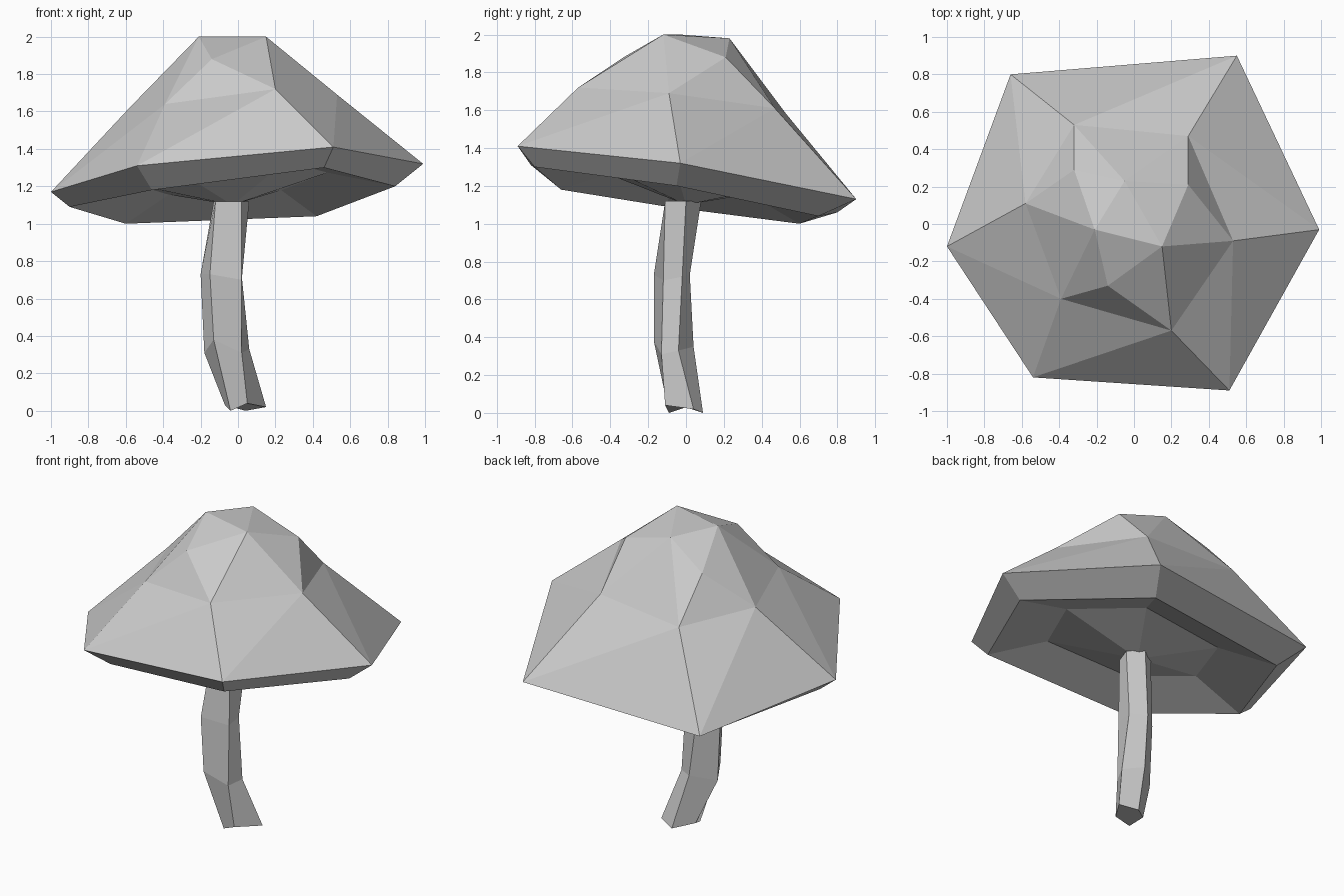
import bpy
import bmesh
from mathutils import Vector

default_cube = bpy.data.objects.get("Cube")
if default_cube:
    bpy.data.objects.remove(default_cube, do_unlink=True)


def make_material(name, colour):
    material = bpy.data.materials.new(name)
    material.use_nodes = True
    material.diffuse_color = colour
    shader = material.node_tree.nodes["Principled BSDF"]
    shader.inputs["Base Color"].default_value = colour
    return material


def add_ring(bm, points):
    return [bm.verts.new(point) for point in points]


def bridge(bm, lower, upper):
    """Join two rings with the same number of corners by quads."""
    count = len(lower)
    for i in range(count):
        j = (i + 1) % count
        bm.faces.new((lower[i], lower[j], upper[j], upper[i]))


def bridge_triangles(bm, lower, upper):
    """Join two rings by triangles, each upper corner sitting over a lower edge."""
    count = len(lower)
    for i in range(count):
        j = (i + 1) % count
        bm.faces.new((lower[i], lower[j], upper[i]))
        bm.faces.new((lower[j], upper[j], upper[i]))


def finish(bm, name, material):
    bmesh.ops.recalc_face_normals(bm, faces=bm.faces)
    mesh = bpy.data.meshes.new(name)
    bm.to_mesh(mesh)
    bm.free()
    mesh.materials.append(material)
    part = bpy.data.objects.new(name, mesh)
    bpy.context.collection.objects.link(part)
    return part


grey = make_material("plain_grey", (0.6, 0.6, 0.6, 1.0))

# Cap: six-sided rings, listed counter-clockwise from the +x corner
rim_points = [(0.99, -0.03, 1.32), (0.55, 0.9, 1.13), (-0.66, 0.8, 1.06),
              (-1, -0.12, 1.17), (-0.54, -0.82, 1.31), (0.51, -0.89, 1.41)]
lip_points = [(0.84, -0.05, 1.2), (0.42, 0.7, 1.04), (-0.6, 0.6, 1),
              (-0.9, -0.1, 1.09), (-0.46, -0.66, 1.18), (0.46, -0.8, 1.3)]
shoulder_points = [(0.29, 0.47, 1.61), (-0.32, 0.53, 1.58), (-0.58, 0.11, 1.62),
                   (-0.39, -0.4, 1.64), (0.2, -0.57, 1.72), (0.53, -0.09, 1.69)]
upper_points = [(-0.32, 0.29, 1.84), (-0.14, -0.33, 1.88), (0.29, 0.21, 1.88)]
crown_points = [(-0.05, 0.23, 1.98), (-0.21, -0.03, 2), (0.15, -0.12, 2)]

cap = bmesh.new()
rim = add_ring(cap, rim_points)
lip = add_ring(cap, lip_points)
shoulder = add_ring(cap, shoulder_points)
upper = add_ring(cap, upper_points)
crown = add_ring(cap, crown_points)
bridge(cap, lip, rim)
bridge_triangles(cap, rim, shoulder)

# Faceted dome between the shoulder and the crown
cap.faces.new(crown)
for i in range(3):
    following = (i + 1) % 3
    side_a, side_b = shoulder[2 * i + 1], shoulder[(2 * i + 2) % 6]
    cap.faces.new((shoulder[2 * i], side_a, crown[i]))
    cap.faces.new((crown[i], side_a, upper[i]))
    cap.faces.new((side_a, side_b, upper[i]))
    cap.faces.new((upper[i], side_b, crown[following]))
    cap.faces.new((crown[i], upper[i], crown[following]))

# Recessed underside, falling to a point at the stem
middle = sum((Vector(point) for point in lip_points), Vector()) / len(lip_points)
recess = add_ring(cap, [middle.lerp(Vector(point), 0.59) + Vector((0, 0, 0.1))
                        for point in lip_points])
bridge(cap, recess, lip)
gill_point = cap.verts.new((-0.03, 0, 1.1))
for i in range(6):
    cap.faces.new((recess[i], gill_point, recess[(i + 1) % 6]))
finish(cap, "mushroom_cap", grey)

# Stem: bent five-sided column
stem_sections = [
    [(-0.04, -0.09, 0), (0.05, -0.11, 0.04), (0.15, 0.04, 0.02),
     (0.04, 0.09, 0), (-0.07, 0, 0.03)],
    [(-0.13, -0.17, 0.38), (0.02, -0.13, 0.31), (0.06, -0.04, 0.33),
     (-0.05, 0.04, 0.35), (-0.18, -0.07, 0.31)],
    [(-0.15, -0.17, 0.73), (0.02, -0.12, 0.7), (0.02, -0.02, 0.72),
     (-0.09, 0.02, 0.73), (-0.2, -0.07, 0.73)],
    [(-0.12, -0.1, 1.12), (0.02, -0.11, 1.12), (0.06, 0, 1.12),
     (-0.02, 0.08, 1.12), (-0.13, 0, 1.12)],
]
stem = bmesh.new()
rings = [add_ring(stem, section) for section in stem_sections]
for lower_ring, upper_ring in zip(rings, rings[1:]):
    bridge(stem, lower_ring, upper_ring)
stem.faces.new(rings[0])
stem.faces.new(rings[-1])
finish(stem, "mushroom_stem", grey)
